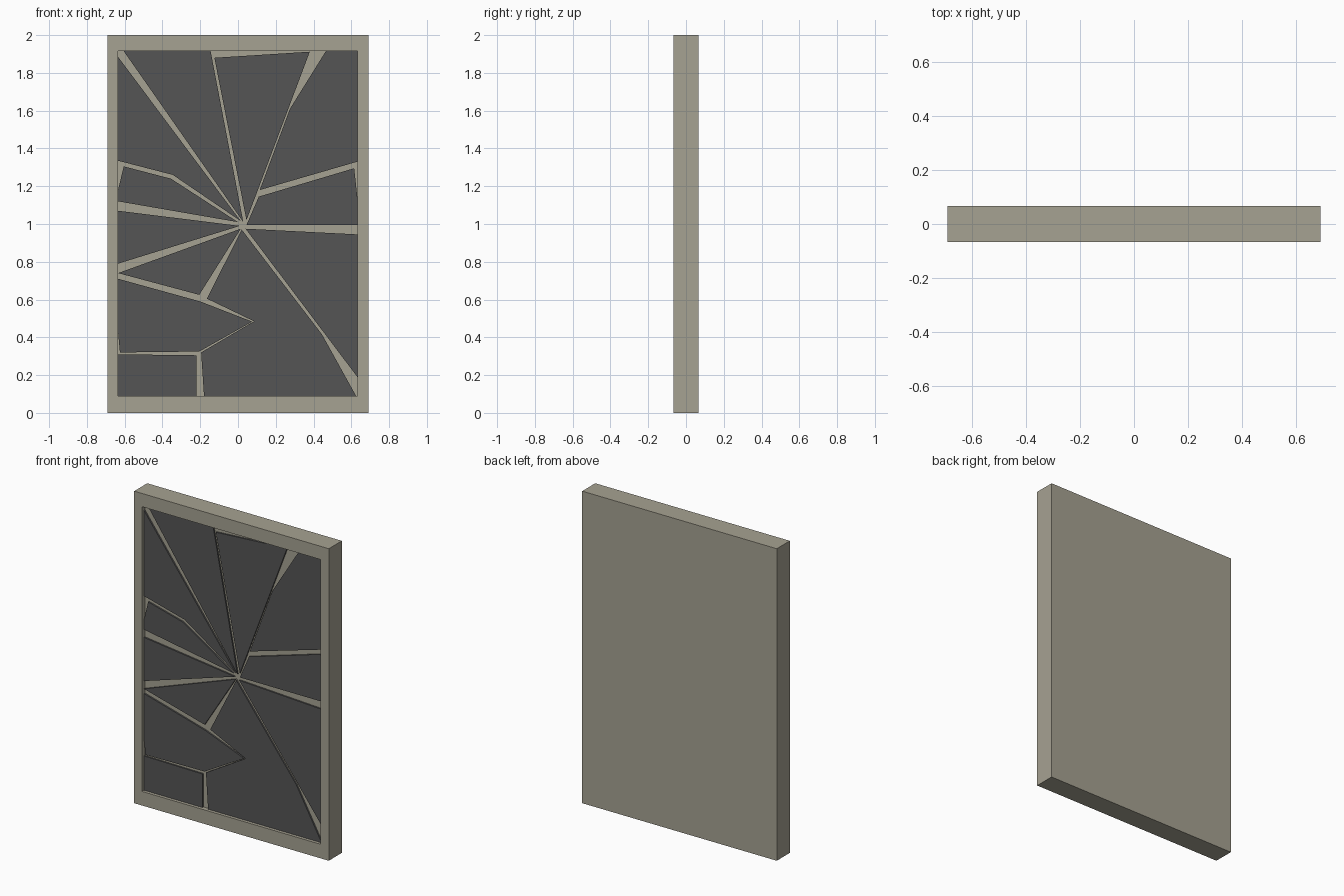
import bpy, bmesh

if "Cube" in bpy.data.objects:
    bpy.data.objects.remove(bpy.data.objects["Cube"])


def material(name, rgb):
    m = bpy.data.materials.new(name)
    m.diffuse_color = (*rgb, 1)
    m.use_nodes = True
    m.node_tree.nodes["Principled BSDF"].inputs["Base Color"].default_value = m.diffuse_color
    return m


def add_object(name, bm, mat):
    bmesh.ops.recalc_face_normals(bm, faces=bm.faces)
    mesh = bpy.data.meshes.new(name)
    bm.to_mesh(mesh)
    bm.free()
    mesh.materials.append(mat)
    ob = bpy.data.objects.new(name, mesh)
    bpy.context.collection.objects.link(ob)
    return ob


stone = material("warm grey frame", (0.38, 0.36, 0.287))
glass = material("dark grey glass", (0.09, 0.09, 0.09))

HALF_DEPTH = 0.066
BACKING_Y = -0.036
SHARD_Y = -0.046

# Frame: rectangular rings from the back, round the front, into the recess
outer = (-0.69, 0.69, 0.0, 2.0)
inner = (-0.635, 0.632, 0.09, 1.915)
bm = bmesh.new()
rings = []
for (x0, x1, z0, z1), y in ((outer, HALF_DEPTH), (outer, -HALF_DEPTH),
                            (inner, -HALF_DEPTH), (inner, BACKING_Y)):
    rings.append([bm.verts.new((x, y, z))
                  for x, z in ((x0, z0), (x1, z0), (x1, z1), (x0, z1))])
for a, b in zip(rings, rings[1:]):
    for i in range(4):
        j = (i + 1) % 4
        bm.faces.new((a[i], a[j], b[j], b[i]))
bm.faces.new(rings[0])
bm.faces.new(rings[-1])
add_object("mirror_frame", bm, stone)

# Broken glass: outlines (x, z) of the shards round the impact point
L, R, B, T = inner
shards = [
    [(-0.605, T), (-0.145, T), (0.028, 1.01)],
    [(-0.125, 1.88), (0.38, 1.912), (0.045, 1.02)],
    [(0.465, T), (R, T), (R, 1.33), (0.115, 1.18), (0.275, 1.61)],
    [(0.11, 1.145), (0.615, 1.295), (R, 1.14), (R, 0.995), (0.045, 0.995)],
    [(0.04, 0.975), (R, 0.945), (R, 0.19)],
    [(0.02, 0.97), (0.445, 0.415), (0.625, B), (-0.18, B),
     (-0.195, 0.32), (0.085, 0.485), (-0.165, 0.605)],
    [(L, 0.74), (0.015, 0.975), (-0.205, 0.625)],
    [(L, 0.71), (-0.2, 0.59), (0.075, 0.483), (-0.205, 0.325),
     (-0.625, 0.32), (L, 0.43)],
    [(L, 0.31), (-0.22, 0.305), (-0.22, B), (L, B)],
    [(L, 1.07), (0.01, 0.99), (L, 0.79)],
    [(-0.605, 1.305), (-0.355, 1.24), (0.0, 1.01), (L, 1.12), (L, 1.18)],
    [(L, 1.885), (0.015, 1.015), (-0.345, 1.26), (L, 1.335)],
]
for n, outline in enumerate(shards, 1):
    bm = bmesh.new()
    face = bm.faces.new([bm.verts.new((x, SHARD_Y, z)) for x, z in outline])
    ext = bmesh.ops.extrude_face_region(bm, geom=[face], use_keep_orig=True)
    moved = [v for v in ext["geom"] if isinstance(v, bmesh.types.BMVert)]
    bmesh.ops.translate(bm, verts=moved, vec=(0, BACKING_Y - SHARD_Y, 0))
    add_object(f"glass_shard_{n}", bm, glass)
